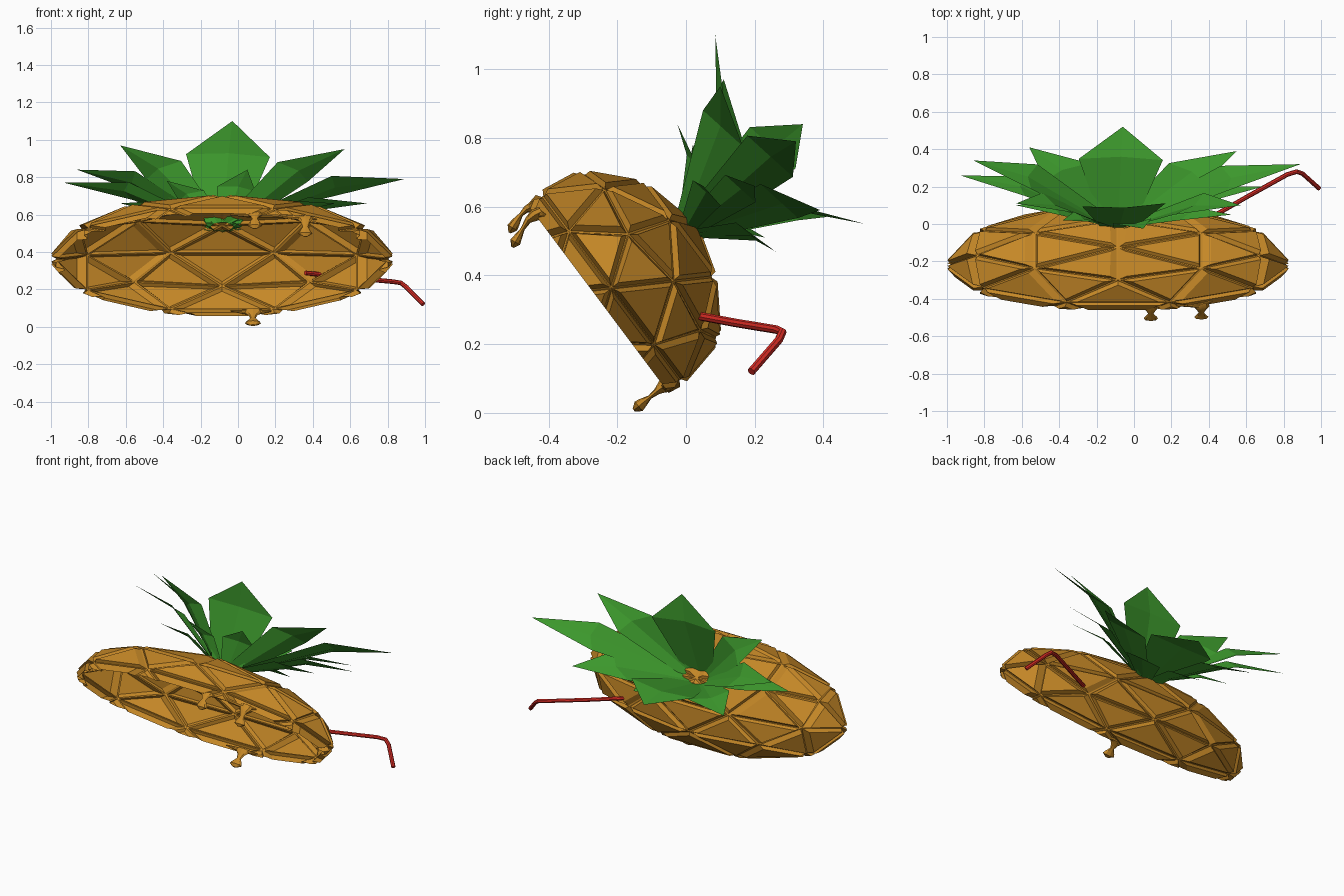
import bpy, bmesh
from mathutils import Vector, Matrix

cube = bpy.data.objects.get("Cube")
if cube:
    bpy.data.objects.remove(cube, do_unlink=True)


def material(name, rgb):
    m = bpy.data.materials.new(name)
    m.use_nodes = True
    m.diffuse_color = (*rgb, 1)
    bsdf = next(n for n in m.node_tree.nodes if n.type == 'BSDF_PRINCIPLED')
    bsdf.inputs["Base Color"].default_value = (*rgb, 1)
    return m


GOLD = material("golden_brown", (0.56, 0.245, 0.02))
GREEN = material("leaf_green", (0.045, 0.31, 0.025))
RED = material("straw_red", (0.70, 0.025, 0.018))


def add_mesh(name, bm, mat):
    me = bpy.data.meshes.new(name)
    bm.to_mesh(me)
    bm.free()
    me.materials.append(mat)
    ob = bpy.data.objects.new(name, me)
    bpy.context.collection.objects.link(ob)
    return ob


def tube(name, points, radii, mat, sides=2, x_centre=0.0, x_stretch=1.0):
    """Tube through points with a radius at each, optionally widened in x."""
    cu = bpy.data.curves.new(name, 'CURVE')
    cu.dimensions = '3D'
    cu.bevel_depth = 1
    cu.bevel_resolution = sides
    cu.use_fill_caps = True
    sp = cu.splines.new('POLY')
    sp.points.add(len(points) - 1)
    for p, co, r in zip(sp.points, points, radii):
        p.co = (*co, 1)
        p.radius = r
    cu.materials.append(mat)
    ob = bpy.data.objects.new(name, cu)
    bpy.context.collection.objects.link(ob)
    ob.location.x = x_centre
    ob.scale.x = x_stretch
    bpy.ops.object.select_all(action='DESELECT')
    ob.select_set(True)
    bpy.context.view_layer.objects.active = ob
    bpy.ops.object.convert(target='MESH')
    bpy.ops.object.shade_smooth_by_angle()


# Hollow fruit shell: plated geodesic dome, cut open and tilted
up, axis = Vector((0, -0.6, 0.8)), Vector((0, 0.8, 0.6))
centre = Vector((-0.085, -0.217, 0.363))
bm = bmesh.new()
bmesh.ops.create_icosphere(bm, subdivisions=2, radius=1)
bmesh.ops.inset_individual(bm, faces=bm.faces[:], thickness=0.018, depth=0.0)
plates = [f for f in bm.faces if len(f.verts) == 3]
bmesh.ops.inset_individual(bm, faces=plates, thickness=0.055, depth=0.05)
bmesh.ops.bisect_plane(bm, geom=bm.verts[:] + bm.edges[:] + bm.faces[:],
                       plane_co=(0, 0, -0.167), plane_no=(0, 0, -1), clear_outer=True)
frame = Matrix((up, (1, 0, 0), axis)).transposed()
bm.transform(Matrix.Translation(centre) @ frame.to_4x4()
             @ Matrix.Diagonal((0.351, 0.892, 0.298, 1)))
add_mesh("fruit_shell", bm, GOLD)

# Crown of arched leaves, each given by its tip and relative width
STRETCH = Vector((0.9, 0.5, 0.5))
crown_base = Vector((-0.085, 0.033, 0.568))
crown_axis = Vector((0, 0.67, 0.74))
LEAVES = [
    ((-0.03, 0.085, 1.10), 0.25), ((-0.06, 0.52, 0.55), 0.25),
    ((-0.63, 0.11, 0.97), 0.18), ((0.57, 0.10, 0.95), 0.18),
    ((-0.86, 0.34, 0.84), 0.18), ((0.89, 0.32, 0.79), 0.18),
    ((-0.93, 0.26, 0.77), 0.14), ((-0.56, 0.41, 0.57), 0.18),
    ((0.55, 0.39, 0.59), 0.18), ((0.05, -0.025, 0.84), 0.12),
    ((-0.38, 0.02, 0.78), 0.11), ((-0.63, 0.10, 0.66), 0.11),
    ((0.52, 0.05, 0.66), 0.11), ((0.69, 0.20, 0.66), 0.12),
    ((0.20, 0.26, 0.47), 0.14), ((-0.32, 0.23, 0.51), 0.14),
]


def stretch(v):
    return Vector(a * b for a, b in zip(v, STRETCH))


for i, (tip, width) in enumerate(LEAVES):
    tip = Vector(tip)
    d = Vector(a / b for a, b in zip(tip - crown_base, STRETCH))
    radial = (d - crown_axis * d.dot(crown_axis)).normalized()
    side = stretch(d.cross(crown_axis).normalized() * width)
    root = crown_base + stretch(radial * 0.05) - crown_axis * 0.045
    mid = root.lerp(tip, 0.6) + crown_axis * 0.06 * d.length
    fold = stretch(radial * -0.04)
    bm = bmesh.new()
    rl, rm, rr, ml, mm, mr, t = [bm.verts.new(c) for c in (
        root - side * 0.42, root + stretch(radial * 0.02), root + side * 0.42,
        mid - side + fold, mid, mid + side + fold, tip)]
    for face in ((rl, rm, mm, ml), (rm, rr, mr, mm), (ml, mm, t), (mm, mr, t)):
        bm.faces.new(face)
    add_mesh(f"crown_leaf_{i + 1}", bm, GREEN)

# Bent drinking straw
tube("straw", [(0.36, 0.005, 0.288), (0.60, 0.143, 0.262), (0.82, 0.265, 0.242),
               (0.87, 0.28, 0.235), (0.90, 0.27, 0.212), (0.99, 0.19, 0.12)],
     [0.0125] * 6, RED)

# Juice drips hanging from the rim, as (y, z, radius) along each drip
DRIPS = {
    "upper_drip_right": (0.09, [(-0.42, 0.60, 0.016), (-0.445, 0.60, 0.018), (-0.465, 0.592, 0.010),
                                (-0.48, 0.577, 0.006), (-0.495, 0.555, 0.013),
                                (-0.505, 0.539, 0.016), (-0.513, 0.524, 0.004)]),
    "upper_drip_left": (0.36, [(-0.42, 0.585, 0.016), (-0.44, 0.575, 0.018), (-0.46, 0.56, 0.010),
                               (-0.475, 0.535, 0.006), (-0.488, 0.512, 0.012),
                               (-0.497, 0.497, 0.016), (-0.505, 0.482, 0.004)]),
    "lower_drip": (0.08, [(-0.055, 0.09, 0.018), (-0.065, 0.077, 0.02), (-0.085, 0.062, 0.010),
                          (-0.105, 0.046, 0.006), (-0.125, 0.030, 0.014),
                          (-0.138, 0.019, 0.018), (-0.152, 0.008, 0.005)]),
}
for name, (x, path) in DRIPS.items():
    tube(name, [(0, y, z) for y, z, r in path], [r for y, z, r in path],
         GOLD, x_centre=x, x_stretch=2.4)

# Juice pooled along the upper and lower rim
tube("upper_rim_juice", [(-0.04, -0.43, 0.60), (0.05, -0.44, 0.60), (0.22, -0.43, 0.592),
                         (0.36, -0.435, 0.58), (0.42, -0.41, 0.575)],
     [0.004, 0.015, 0.009, 0.015, 0.004], GOLD)
tube("lower_rim_juice", [(-0.04, -0.062, 0.085), (0.08, -0.058, 0.076), (0.18, -0.062, 0.085)],
     [0.004, 0.017, 0.004], GOLD)
